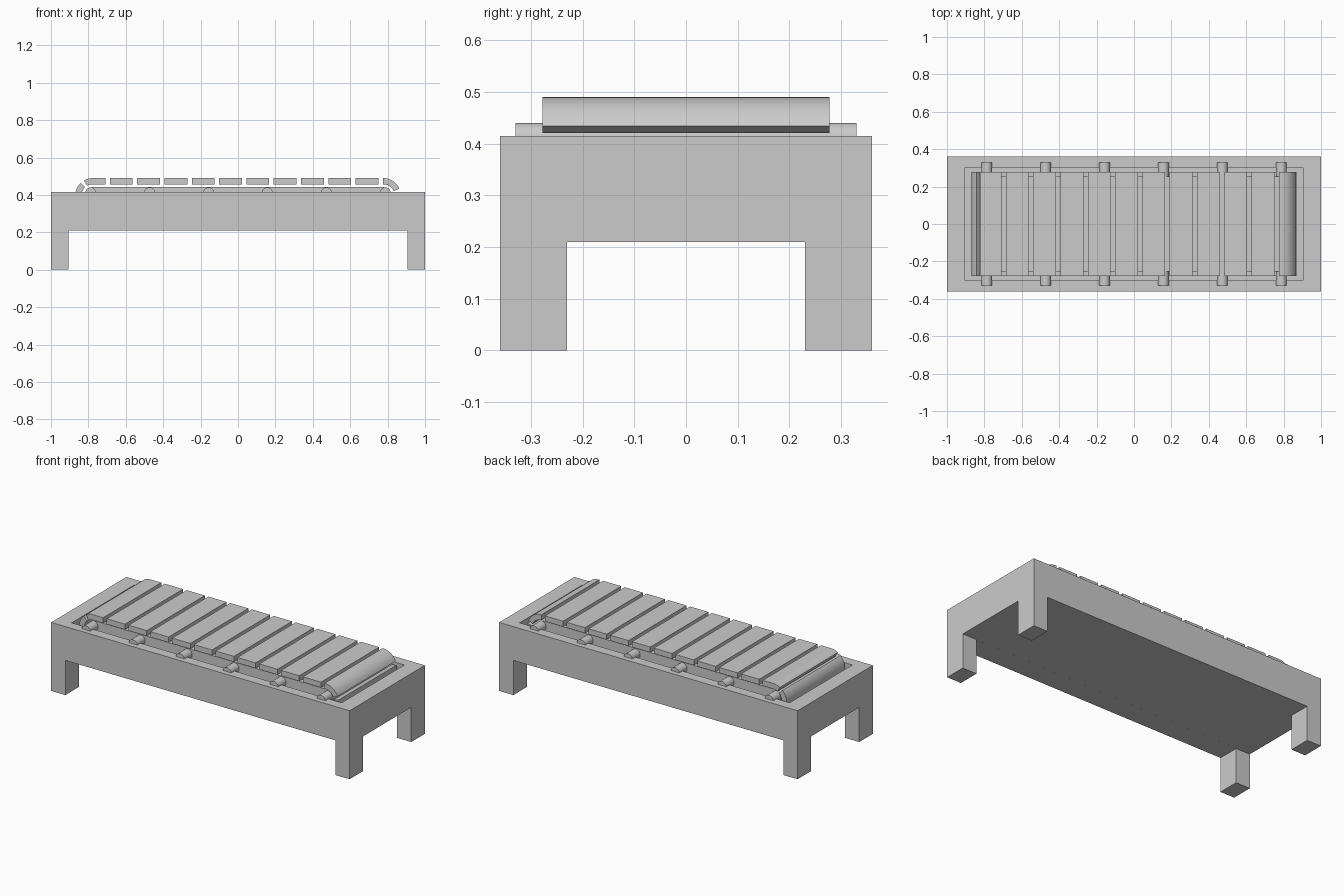
import bpy, bmesh, math

if "Cube" in bpy.data.objects:
    bpy.data.objects.remove(bpy.data.objects["Cube"])


def make_object(name, bm):
    bmesh.ops.recalc_face_normals(bm, faces=bm.faces)
    mesh = bpy.data.meshes.new(name)
    bm.to_mesh(mesh)
    bm.free()
    ob = bpy.data.objects.new(name, mesh)
    bpy.context.collection.objects.link(ob)
    return ob


def box(name, hx, hy, z0, z1):
    bm = bmesh.new()
    bmesh.ops.create_cube(bm, size=1)
    for v in bm.verts:
        v.co = (v.co.x * 2 * hx, v.co.y * 2 * hy, z0 + (v.co.z + 0.5) * (z1 - z0))
    return make_object(name, bm)


def prism(name, profile, half_width):
    """Extrude an (x, z) outline symmetrically along y."""
    bm = bmesh.new()
    a = [bm.verts.new((x, -half_width, z)) for x, z in profile]
    b = [bm.verts.new((x, half_width, z)) for x, z in profile]
    bm.faces.new(a)
    bm.faces.new(b[::-1])
    n = len(a)
    for i in range(n):
        bm.faces.new((a[i], a[(i + 1) % n], b[(i + 1) % n], b[i]))
    ob = make_object(name, bm)
    smooth(ob)
    return ob


def select(ob):
    bpy.ops.object.select_all(action='DESELECT')
    ob.select_set(True)
    bpy.context.view_layer.objects.active = ob


def smooth(ob):
    select(ob)
    bpy.ops.object.shade_smooth_by_angle(angle=math.radians(35))


# Table frame: one block with leg openings and a top recess cut out
frame = box("table_frame", 1.0, 0.36, 0.0, 0.415)
cutters = [
    box("underside_cutter_long", 0.905, 0.5, -0.1, 0.21),
    box("underside_cutter_wide", 1.2, 0.23, -0.1, 0.2101),
    box("recess_cutter", 0.905, 0.30, 0.28, 0.6),
]
for c in cutters:
    mod = frame.modifiers.new(c.name, 'BOOLEAN')
    mod.operation = 'DIFFERENCE'
    mod.solver = 'EXACT'
    mod.object = c
    select(frame)
    bpy.ops.object.modifier_apply(modifier=mod.name)
for c in cutters:
    bpy.data.objects.remove(c)

# Belt loop path: straight runs joined by round ends
CZ, HALF, R_OUT, R_IN = 0.397, 0.777, 0.093, 0.06
ARC_R = 0.103
RUN, ARC = 2 * HALF, math.pi * ARC_R


def loop_point(s, r):
    """Point at distance s along the loop; s = 0 is the top right bend."""
    s = s % (2 * RUN + 2 * ARC)
    if s < ARC:
        t = s / ARC_R
        return HALF + r * math.sin(t), CZ + r * math.cos(t)
    s -= ARC
    if s < RUN:
        return HALF - s, CZ - r
    s -= RUN
    if s < ARC:
        t = s / ARC_R
        return -HALF - r * math.sin(t), CZ - r * math.cos(t)
    return -HALF + s - ARC, CZ + r


# Slats bent around the loop
PITCH, WIDTH, STEPS = 0.146, 0.122, 10
for k in range(-12, 13):
    s0 = -0.002 + k * PITCH
    stations = [s0 + WIDTH * i / STEPS for i in range(STEPS + 1)]
    outline = [loop_point(s, R_OUT) for s in stations]
    outline += [loop_point(s, R_IN) for s in reversed(stations)]
    prism(f"belt_slat_{k + 13}", outline, 0.278)

# Inner bed the slats run around
bed = []
for side in (1, -1):
    for i in range(13):
        t = math.pi * i / 12
        bed.append((side * (0.768 + 0.046 * math.sin(t)),
                    CZ + side * 0.046 * math.cos(t)))
prism("belt_bed", bed, 0.255)

# Roller axles resting across the recess
for i in range(6):
    x = -0.7875 + 0.315 * i
    circle = [(x + 0.029 * math.cos(2 * math.pi * j / 24),
               0.411 + 0.029 * math.sin(2 * math.pi * j / 24)) for j in range(24)]
    prism(f"roller_axle_{i + 1}", circle, 0.33)
